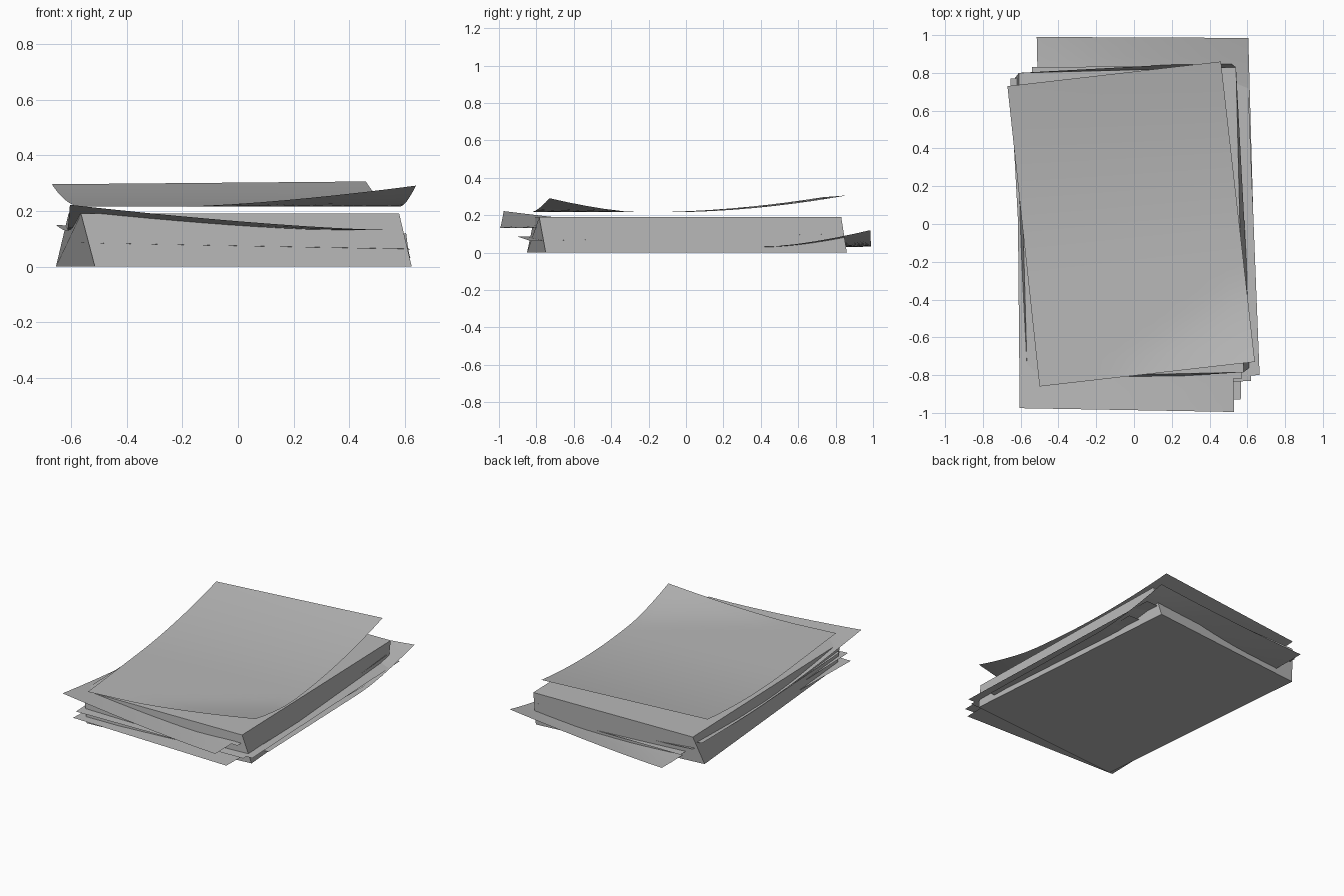
import bpy
import bmesh
from mathutils import Vector

cube = bpy.data.objects.get("Cube")
if cube:
    bpy.data.objects.remove(cube, do_unlink=True)

GREY = (0.48, 0.48, 0.48, 1.0)
paper = bpy.data.materials.new("paper grey")
paper.use_nodes = True
paper.diffuse_color = GREY
paper.node_tree.nodes["Principled BSDF"].inputs["Base Color"].default_value = GREY


def finish(name, bm, smooth):
    mesh = bpy.data.meshes.new(name)
    bm.to_mesh(mesh)
    bm.free()
    mesh.materials.append(paper)
    for poly in mesh.polygons:
        poly.use_smooth = smooth
    obj = bpy.data.objects.new(name, mesh)
    bpy.context.scene.collection.objects.link(obj)


def sheet(name, corners, lift=lambda u, v: 0, nx=12, ny=16):
    """Thin page; corners: front left, front right, back right, back left edge in x."""
    a, b, c, d = map(Vector, corners)
    bm = bmesh.new()
    rows = []
    for j in range(ny + 1):
        v = j / ny
        row = []
        for i in range(nx + 1):
            u = i / nx
            p = a.lerp(b, u).lerp(d.lerp(c, u), v)
            p.z += lift(u, v)
            row.append(bm.verts.new(p))
        rows.append(row)
    for low, high in zip(rows, rows[1:]):
        for i in range(nx):
            bm.faces.new((low[i], low[i + 1], high[i + 1], high[i]))
    finish(name, bm, True)


def curl(distance, height, power):
    """Height of a curl that fades with distance from its corner or edge."""
    return height * max(0, 1 - distance) ** power


# Main stack, slightly twisted and narrower at the top
base = [(-0.515, -0.85, 0), (0.625, -0.75, 0), (0.5, 0.86, 0), (-0.655, 0.74, 0)]
top = [(-0.565, -0.81, 0.19), (0.58, -0.785, 0.19), (0.54, 0.83, 0.19), (-0.61, 0.8, 0.19)]
bm = bmesh.new()
lower = [bm.verts.new(p) for p in base]
upper = [bm.verts.new(p) for p in top]
bm.faces.new(lower[::-1])
bm.faces.new(upper)
for i in range(4):
    k = (i + 1) % 4
    bm.faces.new((lower[i], lower[k], upper[k], upper[i]))
finish("paper_stack", bm, False)

# Loose top page: back edge and front corner curl up
sheet("top_page",
      [(-0.5, -0.86, 0.216), (0.64, -0.73, 0.216), (0.46, 0.86, 0.216), (-0.67, 0.73, 0.216)],
      lambda u, v: curl((1 - v) / 0.6, 0.08 + 0.01 * u, 1.9)
      + curl((1 - u) / 0.75 + v / 0.3, 0.075, 1.5))

# Page sliding out of the front with one raised corner
sheet("front_page",
      [(-0.605, -0.975, 0.132), (0.53, -0.995, 0.132), (0.51, 0.6, 0.132), (-0.62, 0.62, 0.132)],
      lambda u, v: curl(u + v * 1.6, 0.09, 1.4))

# Page sliding out of the back with one raised corner
sheet("back_page",
      [(-0.48, -0.62, 0.03), (0.65, -0.61, 0.03), (0.605, 0.985, 0.03), (-0.515, 0.99, 0.03)],
      lambda u, v: curl((1 - u) / 1.1 + (1 - v) / 0.36, 0.09, 1.5))

# Flat pages peeking out of the sides
sheet("low_front_page",
      [(-0.58, -0.9, 0.038), (0.565, -0.93, 0.038), (0.6, 0.67, 0.038), (-0.54, 0.7, 0.038)])
sheet("right_page",
      [(-0.48, -0.84, 0.065), (0.665, -0.8, 0.065), (0.6, 0.84, 0.065), (-0.54, 0.83, 0.065)])
sheet("middle_page",
      [(-0.56, -0.9, 0.085), (0.62, -0.83, 0.062), (0.53, 0.8, 0.1), (-0.61, 0.8, 0.09)],
      lambda u, v: curl(u / 0.3 + (1 - v) / 0.4, 0.02, 1.5))
sheet("left_page",
      [(-0.57, -0.8, 0.13), (0.57, -0.82, 0.13), (0.5, 0.84, 0.13), (-0.655, 0.77, 0.13)],
      lambda u, v: curl(u / 0.4 + (1 - v) / 0.4, 0.02, 1.5))
